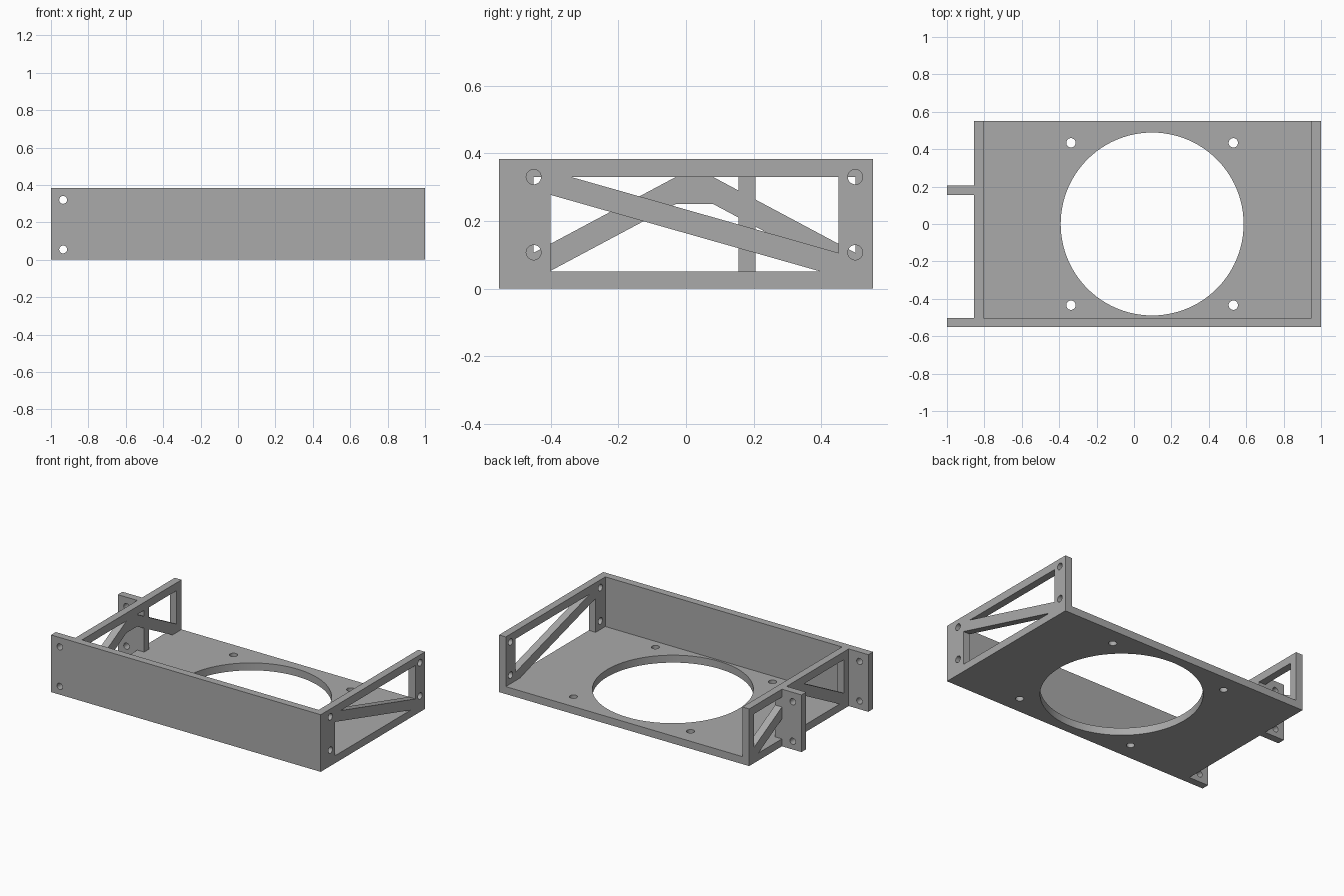
import bpy, bmesh
from math import cos, sin, tau, radians
from mathutils import Matrix, Vector

cube = bpy.data.objects.get("Cube")
if cube:
    bpy.data.objects.remove(cube, do_unlink=True)

# Main dimensions
H, T = 0.383, 0.05               # height and wall thickness
X0, X1, Y = -0.855, 1.0, 0.552   # body extents
SILL, LINTEL = T, 0.33           # window bottom and top
INNER_Y = -Y + T                 # back of the front wall

grey = bpy.data.materials.new("plain_grey")
grey.use_nodes = True
grey.diffuse_color = (0.4, 0.4, 0.4, 1)
grey.node_tree.nodes["Principled BSDF"].inputs["Base Color"].default_value = grey.diffuse_color

X, Yv, Z = Vector((1, 0, 0)), Vector((0, 1, 0)), Vector((0, 0, 1))


def rect(a0, b0, a1, b1):
    return [(a0, b0), (a1, b0), (a1, b1), (a0, b1)]


def circle(a, b, r, n=32):
    return [(a + r * cos(tau * i / n), b + r * sin(tau * i / n)) for i in range(n)]


def plate(name, outline, holes, right, up, start):
    """Flat plate with cut-outs, extruded by T along right x up from 'start'."""
    curve = bpy.data.curves.new(name, 'CURVE')
    curve.dimensions, curve.fill_mode, curve.extrude = '2D', 'BOTH', T / 2
    for loop in [outline] + holes:
        spline = curve.splines.new('POLY')
        spline.points.add(len(loop) - 1)
        for point, (a, b) in zip(spline.points, loop):
            point.co = (a, b, 0, 1)
        spline.use_cyclic_u = True
    temp = bpy.data.objects.new(name + "_profile", curve)
    bpy.context.collection.objects.link(temp)
    graph = bpy.context.evaluated_depsgraph_get()
    mesh = bpy.data.meshes.new_from_object(temp.evaluated_get(graph))
    bpy.data.objects.remove(temp, do_unlink=True)
    bpy.data.curves.remove(curve)

    normal = right.cross(up)
    frame = Matrix((right, up, normal)).transposed().to_4x4()
    mesh.transform(Matrix.Translation(normal * T / 2 + start) @ frame)
    bm = bmesh.new()
    bm.from_mesh(mesh)
    bmesh.ops.remove_doubles(bm, verts=bm.verts, dist=0.0001)
    bmesh.ops.recalc_face_normals(bm, faces=bm.faces)
    bm.to_mesh(mesh)
    bm.free()
    mesh.shade_smooth()
    mesh.set_sharp_from_angle(angle=radians(30))
    mesh.materials.clear()
    mesh.materials.append(grey)
    mesh.name = name
    obj = bpy.data.objects.new(name, mesh)
    bpy.context.collection.objects.link(obj)
    return obj


# Base plate with the large round opening and four screw holes
cx = 0.097
base_holes = [circle(cx, 0, 0.489, 96)]
base_holes += [circle(cx + sx * 0.434, sy * 0.434, 0.025) for sx in (-1, 1) for sy in (-1, 1)]
plate("base_plate", rect(X0 + T, INNER_Y, X1 - T, Y), base_holes, X, Yv, Vector())

# Front wall and rear mounting tab share the same pair of screw holes
tab_holes = [circle(-0.935, z, 0.021) for z in (0.055, 0.32)]
plate("front_wall", rect(-1, 0, X1, H), tab_holes, X, Z, Yv * INNER_Y)
POST0, POST1 = 0.155, 0.205
plate("mounting_tab", rect(-1, 0, X0, H), tab_holes, X, Z, Yv * POST1)

# Left wall: one diagonal brace and four screw holes
w0, w1 = -0.4, 0.45
left_holes = [
    [(-0.34, LINTEL), (w1, LINTEL), (w1, 0.106)],
    [(w0, 0.277), (w0, SILL), (0.4, SILL)],
]
left_holes += [circle(y, z, 0.022) for y in (-0.45, 0.5) for z in (0.107, LINTEL)]
side = rect(INNER_Y, 0, Y, H)
plate("left_wall", side, left_holes, Yv, Z, X * (X1 - T))

# Right wall: twin braces rising to a flat peak, plus an upright post
w0, w1, p0, p1 = -0.45, 0.5, -0.03, 0.08
slope = (LINTEL - 0.106) / (p0 - w0)
peak = 0.25


def top_edge(y):
    return LINTEL - slope * (y - p1)


def low_edge(y):
    return peak - slope * (y - p1)


reach = (peak - SILL) / slope
right_holes = [
    [(w0, LINTEL), (w0, 0.106), (p0, LINTEL)],
    [(p1, LINTEL), (POST0, top_edge(POST0)), (POST0, LINTEL)],
    [(POST1, LINTEL), (POST1, top_edge(POST1)), (w1, 0.106), (w1, LINTEL)],
    [(p0 - reach, SILL), (POST0, SILL), (POST0, low_edge(POST0)), (p1, peak), (p0, peak)],
    [(POST1, SILL), (p1 + reach, SILL), (POST1, low_edge(POST1))],
]
plate("right_wall", side, right_holes, Yv, Z, X * X0)
